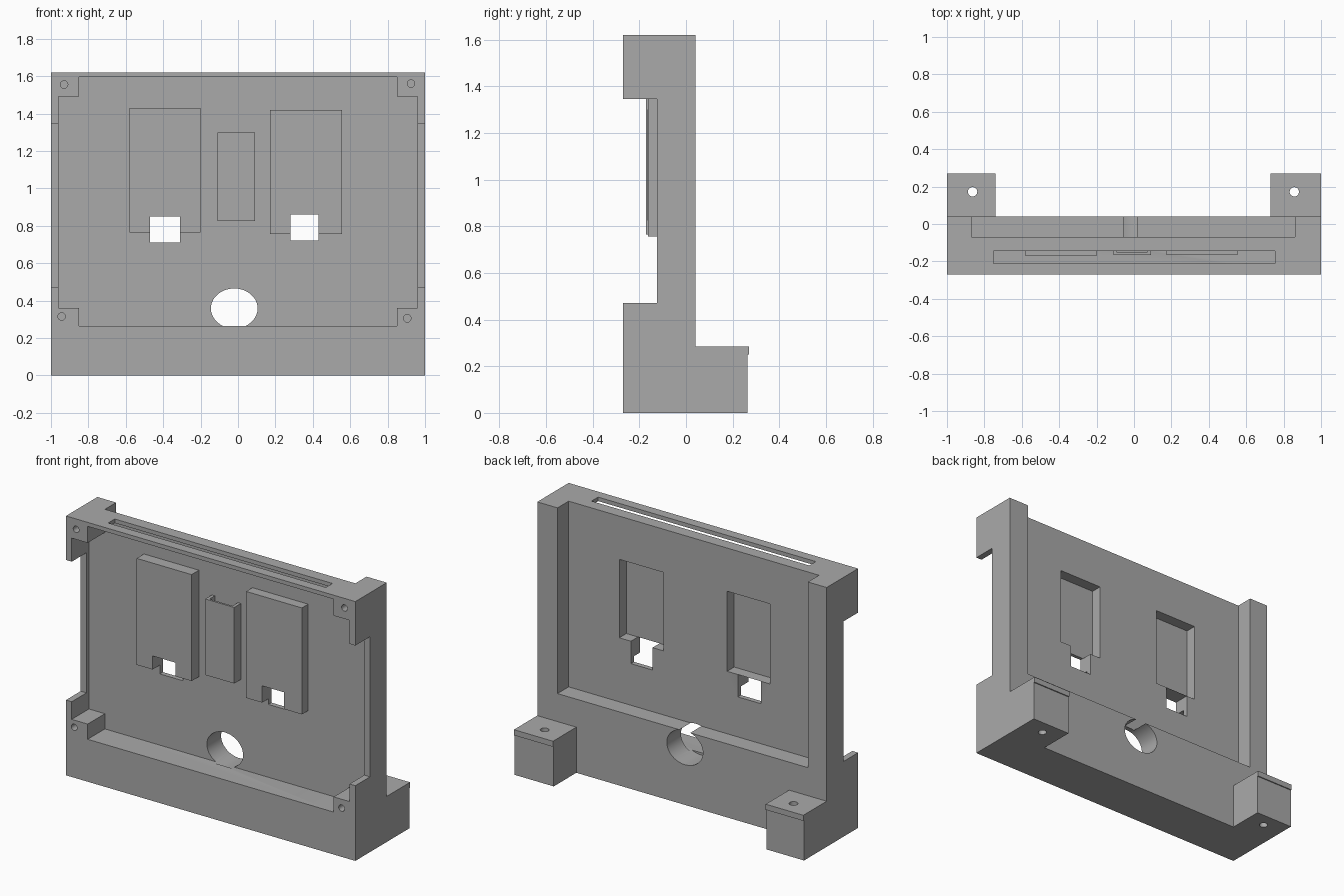
import bpy, bmesh
from math import radians
from mathutils import Matrix, Vector

cube = bpy.data.objects.get("Cube")
if cube:
    bpy.data.objects.remove(cube, do_unlink=True)

grey = bpy.data.materials.new("plain_grey")
grey.use_nodes = True
colour = (0.4, 0.4, 0.4, 1)
grey.diffuse_color = colour
grey.node_tree.nodes["Principled BSDF"].inputs["Base Color"].default_value = colour


def make(name, bm):
    mesh = bpy.data.meshes.new(name)
    bm.to_mesh(mesh)
    bm.free()
    mesh.materials.append(grey)
    obj = bpy.data.objects.new(name, mesh)
    bpy.context.collection.objects.link(obj)
    return obj


def box(name, x, y, z):
    """Box from its (min, max) range on each axis."""
    bm = bmesh.new()
    spans = (x, y, z)
    centre = Vector([(a + b) / 2 for a, b in spans])
    size = [b - a for a, b in spans]
    bmesh.ops.create_cube(bm, size=1,
                          matrix=Matrix.Translation(centre) @ Matrix.Diagonal((*size, 1)))
    return make(name, bm)


def rod(centre, rx, ry, length, along_y=False):
    """Round or oval cutter, upright or lying along y."""
    bm = bmesh.new()
    turn = Matrix.Rotation(radians(90), 4, "X") if along_y else Matrix()
    bmesh.ops.create_cone(bm, cap_ends=True, segments=40, radius1=1, radius2=1, depth=length,
                          matrix=Matrix.Translation(centre) @ turn @ Matrix.Diagonal((rx, ry, 1, 1)))
    return make("cutter", bm)


def cut(obj, cutters):
    """Subtract every cutter from the object and bake the result."""
    for c in cutters:
        mod = obj.modifiers.new("cut", "BOOLEAN")
        mod.operation, mod.solver, mod.object = "DIFFERENCE", "EXACT", c
    graph = bpy.context.evaluated_depsgraph_get()
    baked = bpy.data.meshes.new_from_object(obj.evaluated_get(graph))
    obj.modifiers.clear()
    obj.data = baked
    baked.materials.clear()
    baked.materials.append(grey)


def cutter(x, y, z):
    return box("cutter", x, y, z)


PANEL_FRONT, PANEL_BACK, BACK = -0.10, -0.07, 0.04

# Pockets behind the two large pads, and the windows under them
openings = []
for px, wx, wz in (((-0.53, -0.235), (-0.47, -0.31), (0.71, 0.85)),
                   ((0.205, 0.51), (0.28, 0.43), (0.72, 0.86))):
    openings.append(cutter(px, (-0.14, 0.0), (wz[1], 1.35)))
    openings.append(cutter(wx, (-0.3, 0.0), wz))

# Main housing with front cavity, back recess, side notches, slot and holes
housing = box("housing", (-1, 1), (-0.27, BACK), (0, 1.62))
shaping = [
    cutter((-0.96, 0.96), (-0.5, PANEL_FRONT), (0.36, 1.492)),
    cutter((-0.85, 0.85), (-0.5, PANEL_FRONT), (0.265, 1.595)),
    cutter((-1.2, 1.2), (-0.5, -0.125), (0.47, 1.345)),
    cutter((-0.87, 0.86), (PANEL_BACK, 0.3), (0.46, 1.8)),
    cutter((-0.75, 0.755), (-0.21, -0.145), (1.5, 1.7)),
    rod((-0.02, 0, 0.358), 0.125, 0.107, 0.24, along_y=True),
]
for x, z in ((-0.93, 1.555), (0.925, 1.56), (-0.943, 0.315), (0.905, 0.305)):
    shaping.append(rod((x, -0.27, z), 0.02, 0.02, 0.2, along_y=True))
cut(housing, shaping + openings)

# Raised pads on the front of the panel
left_pad = box("window_pad_a", (-0.58, -0.2), (-0.172, PANEL_FRONT), (0.765, 1.43))
right_pad = box("window_pad_b", (0.17, 0.555), (-0.162, PANEL_FRONT), (0.755, 1.42))
for pad in (left_pad, right_pad):
    cut(pad, openings)

# Narrow central channel, open at its ends
channel = box("centre_channel", (-0.11, 0.09), (-0.166, PANEL_FRONT), (0.825, 1.3))
hollow = cutter((-0.09, 0.07), (-0.153, 0.0), (0.7, 1.5))
cut(channel, [hollow])

# Rear feet with thin caps and upright screw holes
rounded = [housing]
foot_holes = []
for side, x, hx in (("left", (0.73, 1), 0.857), ("right", (-1, -0.74), -0.863)):
    hole = rod((hx, 0.172, 0.1), 0.025, 0.025, 0.8)
    foot_holes.append(hole)
    for part, depth, z in (("foot", 0.263, (0, 0.25)), ("foot_cap", 0.27, (0.25, 0.285))):
        foot = box(f"{side}_{part}", x, (BACK, depth), z)
        cut(foot, [hole])
        rounded.append(foot)

for c in shaping + openings + foot_holes + [hollow]:
    bpy.data.objects.remove(c, do_unlink=True)

# Smooth hole walls, crisp edges elsewhere
bpy.ops.object.select_all(action="DESELECT")
for obj in rounded:
    obj.select_set(True)
bpy.context.view_layer.objects.active = housing
bpy.ops.object.shade_smooth_by_angle(angle=radians(30))
